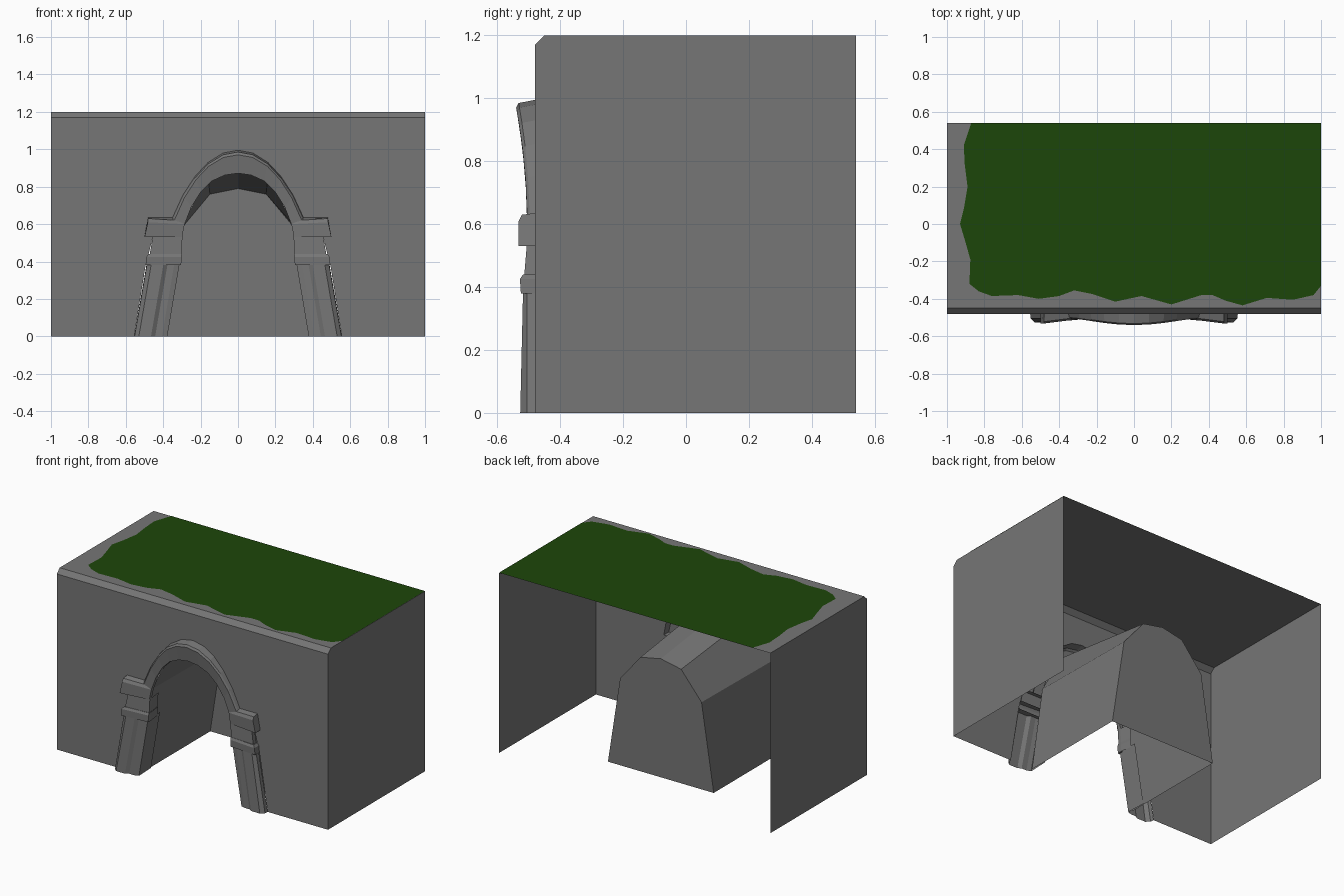
import bpy, bmesh

if "Cube" in bpy.data.objects:
    bpy.data.objects.remove(bpy.data.objects["Cube"])

W, F, B, H = 1.0, -0.48, 0.54, 1.2   # half width, front, back, height
TUNNEL_END = 0.265
GREY = (.18, .18, .18, 1)
GREEN = (.012, .062, .003, 1)
mats = {}


def material(name, color):
    if name not in mats:
        mats[name] = bpy.data.materials.new(name)
        mats[name].diffuse_color = color
    return mats[name]


def make(name, faces, mat=("stone", GREY)):
    """Mesh object from a list of polygons, welded and with tidy normals."""
    bm = bmesh.new()
    for f in faces:
        bm.faces.new([bm.verts.new(p) for p in f])
    bmesh.ops.remove_doubles(bm, verts=bm.verts[:], dist=1e-5)
    bmesh.ops.recalc_face_normals(bm, faces=bm.faces[:])
    me = bpy.data.meshes.new(name)
    bm.to_mesh(me)
    bm.free()
    me.materials.append(material(*mat))
    ob = bpy.data.objects.new(name, me)
    bpy.context.collection.objects.link(ob)
    return ob


def loft(rings):
    """Quads between successive open point rings."""
    return [[a[i], a[i + 1], b[i + 1], b[i]]
            for a, b in zip(rings, rings[1:]) for i in range(len(a) - 1)]


def flip(faces):
    return [[(-x, y, z) for x, y, z in reversed(f)] for f in faces]


def pair(name, faces):
    make("right_" + name, faces)
    make("left_" + name, flip(faces))


def lerp(a, b, t):
    return a + (b - a) * t


# Arch outlines on the right half, from springing to crown (x, z)
inner = [(.30, .53), (.285, .60), (.25, .69), (.20, .77), (.14, .83), (.07, .862), (0, .872)]
outer = [(.375, .55), (.35, .635), (.295, .755), (.23, .855), (.16, .93), (.08, .98), (0, .995)]

# Front wall, cut out along the outside of the pillars and arch
hole = [(.555, 0), (.494, .38), (.478, .44), (.455, .53), (.50, .53), (.48, .635)] + outer[1:]
wall = [(x, F, z) for x, z in hole] + [(0, F, 1.17), (W, F, 1.17), (W, F, 0)]
side = [(W, F, 0), (W, F, 1.17), (W, F + .03, H), (W, B, H), (W, B, 0)]
edge = [(0, F, 1.17), (W, F, 1.17), (W, F + .03, H), (0, F + .03, H)]
top = [(0, F + .03, H), (W, F + .03, H), (W, B, H), (0, B, H)]
shell = [wall, side, edge, top]
make("stone_walls", shell + flip(shell))

# Ragged grass sheet, outlined from the back left round to the back right
grass = [(-.87, B), (-.91, .42), (-.905, .32), (-.89, .2), (-.91, .08), (-.93, 0), (-.9, -.1),
         (-.875, -.19), (-.88, -.32), (-.83, -.36), (-.76, -.385), (-.62, -.38), (-.51, -.4),
         (-.40, -.385), (-.32, -.355), (-.22, -.375), (-.1, -.415), (.04, -.385), (.2, -.43),
         (.36, -.38), (.42, -.38), (.49, -.41), (.58, -.435), (.71, -.395), (.85, -.405),
         (.96, -.38), (W, -.33), (W, B)]
make("grass_top", [[(x, y, H + .0015) for x, y in grass]], ("grass", GREEN))


# Coarse tunnel dropping slightly to its closed end
def hoop(y, pts):
    return [(x, y, z) for x, z in pts] + [(-x, y, z) for x, z in pts[-2::-1]]


mouth = hoop(F, [(.39, 0), (.31, .58), (.16, .85), (0, .885)])
back = hoop(TUNNEL_END, [(.39, 0), (.30, .58), (.15, .76), (0, .79)])
make("tunnel", loft([mouth, back]) + [back])


# Arch band that leans forward towards the crown
def lean(z):
    return -.505 - .035 * (max(0, z - .6) / .37) ** 2


rings = []
for (xi, zi), (xo, zo) in zip(inner, outer):
    pt = lambda t: (lerp(xi, xo, t), lerp(zi, zo, t))
    (xb, zb), (xc, zc) = pt(.8), pt(.92)
    rings.append([(xi, F, zi), (xi, lean(zi), zi), (xb, lean(zb), zb),
                  (xc, lean(zb) + .008, zc), (xo, F, zo)])
band = loft(rings)
make("arch_band", band + flip(band))

# Springing blocks at the ends of the arch, open behind
end = [(.50, F, .53), (.50, -.532, .53), (.482, -.532, .61), (.482, -.522, .63), (.48, F, .635)]
root = [(.298, F, .53), (.298, -.508, .53), (.287, -.508, .60), (.33, -.503, .62), (.35, F, .635)]
pair("springing_block", loft([end, root]) + [end])


# Leaning ribbed pillars that turn into the tunnel mouth
def shaft(xo, xi, yf, z):
    return [(xo, F, z), (xo - .002, -.505, z), (xo - .025, yf, z), (xo - .09, yf, z),
            (xo - .112, yf + .014, z), (xi + .028, yf + .014, z), (xi, -.503, z),
            (xi, F, z), (xi + .005, -.37, z)]


pair("pillar", loft([shaft(.555, .378, -.527, 0), shaft(.488, .312, -.518, .39)]))


# Pillar collar and the neck above it
def section(xo, xi, yo, yi, z):
    return [(xo, F, z), (xo, yo, z), (xi, yi, z), (xi, F, z), (xi + .01, -.40, z)]


collar = [section(.494, .304, -.525, -.512, .38), section(.49, .302, -.528, -.512, .425),
          section(.478, .30, -.518, -.506, .44)]
pair("pillar_collar", loft(collar) + [collar[0][:4], collar[-1][:4]])
pair("pillar_neck", loft([section(.472, .302, -.514, -.504, .44),
                          section(.455, .297, -.506, -.504, .535)]))

for m in bpy.data.materials:
    if m.users and not m.is_grease_pencil:
        m.use_nodes = True
        m.node_tree.nodes["Principled BSDF"].inputs["Base Color"].default_value = m.diffuse_color
